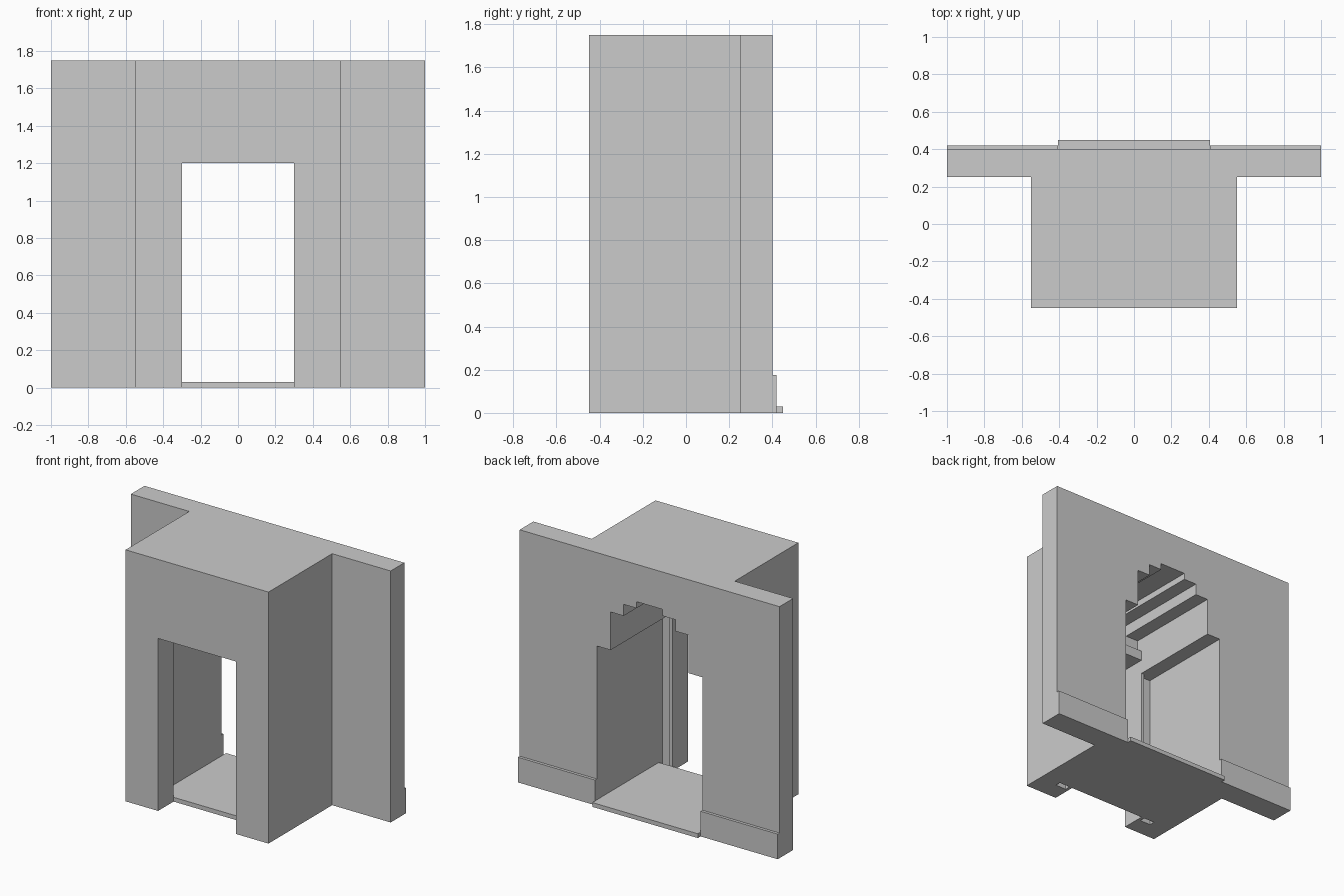
import bpy, bmesh
from mathutils import Vector

if "Cube" in bpy.data.objects:
    bpy.data.objects.remove(bpy.data.objects["Cube"])

stone = bpy.data.materials.new("light_grey")
stone.diffuse_color = (0.6, 0.6, 0.6, 1)
stone.use_nodes = True
stone.node_tree.nodes["Principled BSDF"].inputs["Base Color"].default_value = stone.diffuse_color


def prism(name, points, direction):
    """Extrude a closed polygon along a direction."""
    bm = bmesh.new()
    face = bm.faces.new([bm.verts.new(p) for p in points])
    ext = bmesh.ops.extrude_face_region(bm, geom=[face])
    moved = [g for g in ext["geom"] if isinstance(g, bmesh.types.BMVert)]
    bmesh.ops.translate(bm, verts=moved, vec=Vector(direction))
    bmesh.ops.recalc_face_normals(bm, faces=bm.faces)
    mesh = bpy.data.meshes.new(name)
    bm.to_mesh(mesh)
    bm.free()
    mesh.materials.append(stone)
    ob = bpy.data.objects.new(name, mesh)
    bpy.context.collection.objects.link(ob)
    return ob


def box(name, x0, x1, y0, y1, z0, z1):
    return prism(name, [(x0, y0, z0), (x1, y0, z0), (x1, y1, z0), (x0, y1, z0)],
                 (0, 0, z1 - z0))


def cut(target, cutter):
    """Subtract the cutter and remove it."""
    cutter.hide_render = True
    mod = target.modifiers.new("cut", 'BOOLEAN')
    mod.operation, mod.solver, mod.object = 'DIFFERENCE', 'EXACT', cutter
    bpy.context.view_layer.objects.active = target
    bpy.ops.object.modifier_apply(modifier=mod.name)
    bpy.data.objects.remove(cutter)


H = 1.75        # total height
NICHE = 0.406   # half width of the rear opening
DOOR = 0.30     # half width of the front opening
INNER = -0.32   # inner face of the front wall

# T-shaped mass: projecting block and wide back wall
half = [(0.55, -0.45), (0.55, 0.25), (1.0, 0.25), (1.0, 0.40)]
plan = half + [(-x, y) for x, y in reversed(half)]
body = prism("portal_body", [(x, y, 0) for x, y in plan], (0, 0, H))

# Stepped niche open to the back
steps = [(NICHE, 1.10), (0.30, 1.365), (0.20, 1.445), (0.10, 1.49)]
side = [(NICHE, -0.1)]
for i, (x, z) in enumerate(steps):
    side.append((x, z))
    if i + 1 < len(steps):
        side.append((steps[i + 1][0], z))
arch = side + [(-x, z) for x, z in reversed(side)]
cut(body, prism("niche_cutter", [(x, INNER, z) for x, z in arch], (0, 0.9, 0)))

# Front doorway
cut(body, box("door_cutter", -DOOR, DOOR, -0.6, INNER + 0.1, -0.1, 1.20))

# Raised frame around the doorway on the inside
j, top = 0.323, 1.20
frame = [(DOOR, 0), (j, 0), (j, 1.10), (DOOR, 1.10), (DOOR, 1.27),
         (-DOOR, 1.27), (-DOOR, 1.10), (-j, 1.10), (-j, 0), (-DOOR, 0),
         (-DOOR, top), (DOOR, top)]
# drop the shared jamb corners so the outline stays simple
frame = [(DOOR, 0), (j, 0), (j, 1.10), (j, 1.27), (-j, 1.27), (-j, 1.10),
         (-j, 0), (-DOOR, 0), (-DOOR, top), (DOOR, top)]
prism("door_frame", [(x, INNER, z) for x, z in frame], (0, 0.04, 0))

# Floor slab with projecting threshold
box("floor_slab", -NICHE, NICHE, -0.28, 0.45, 0, 0.03)

# Skirting on the back wall
for label, s in (("right", 1), ("left", -1)):
    x0, x1 = sorted((s * NICHE, s * 1.0))
    box("skirting_" + label, x0, x1, 0.40, 0.42, 0, 0.175)
